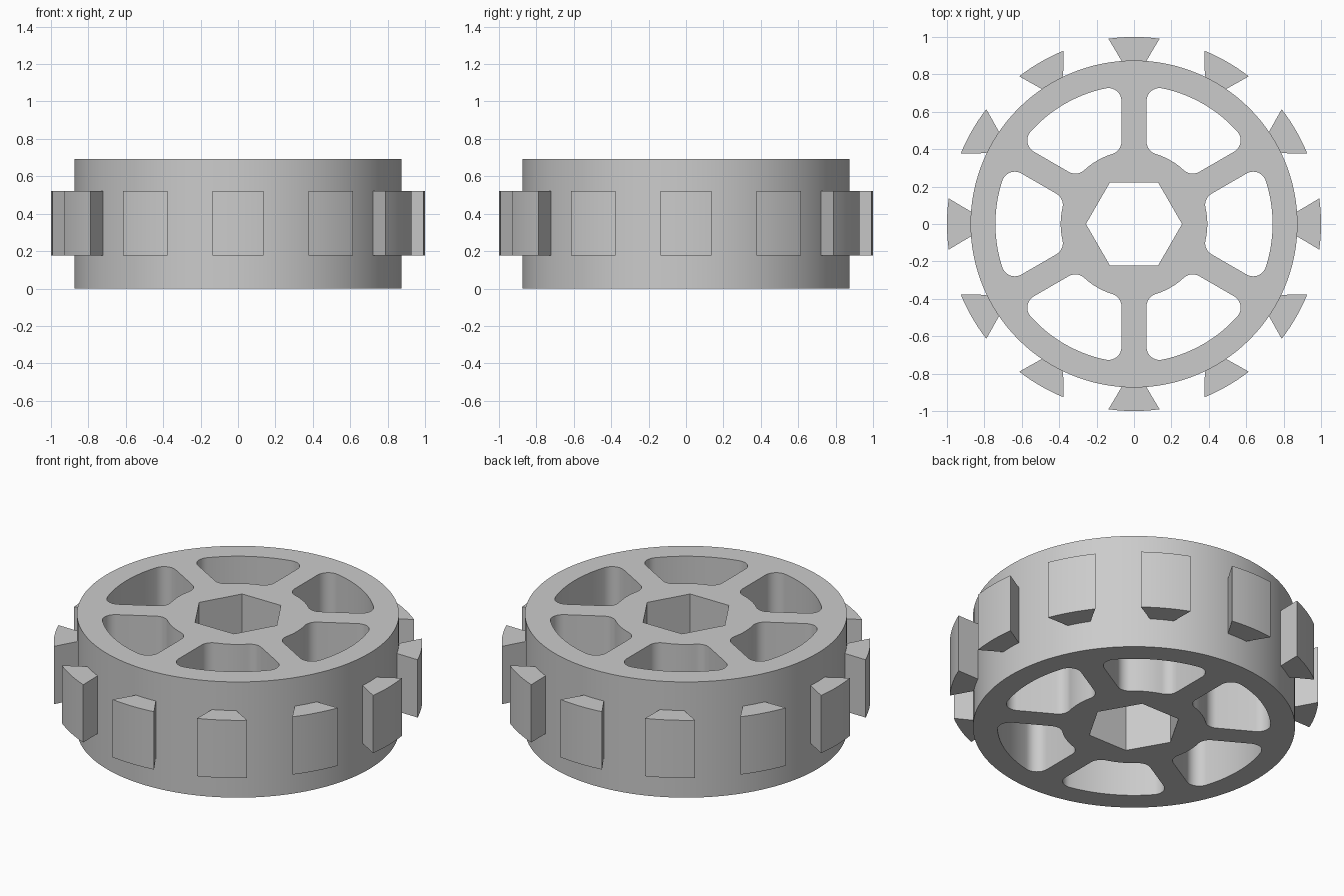
import bpy, bmesh
from math import sin, cos, asin, sqrt, pi, radians

cube = bpy.data.objects.get("Cube")
if cube:
    bpy.data.objects.remove(cube)

HEIGHT, RIM, TIP = 0.693, 0.874, 1.0
RIM_INNER, HUB, SPOKE_HALF, FILLET = 0.741, 0.392, 0.067, 0.07
TOOTH_LOW, TOOTH_HIGH = 0.176, 0.522

grey = bpy.data.materials.new("wheel grey")
grey.use_nodes = True
colour = (0.6, 0.6, 0.6, 1)
grey.diffuse_color = colour
grey.node_tree.nodes["Principled BSDF"].inputs["Base Color"].default_value = colour


def arc(radius, start, end, steps, cx=0, cy=0):
    """Points along an arc, both ends included."""
    return [(cx + radius * cos(start + (end - start) * i / steps),
             cy + radius * sin(start + (end - start) * i / steps))
            for i in range(steps + 1)]


def turn(points, a):
    return [(x * cos(a) - y * sin(a), x * sin(a) + y * cos(a)) for x, y in points]


def extrude_outlines(name, outlines, low, high):
    """Fill closed outlines (inner ones become holes) and extrude them in z."""
    curve = bpy.data.curves.new(name, "CURVE")
    curve.dimensions = "2D"
    curve.fill_mode = "BOTH"
    curve.extrude = (high - low) / 2
    for points in outlines:
        spline = curve.splines.new("POLY")
        spline.points.add(len(points) - 1)
        for p, (x, y) in zip(spline.points, points):
            p.co = (x, y, 0, 1)
        spline.use_cyclic_u = True
    obj = bpy.data.objects.new(name, curve)
    bpy.context.collection.objects.link(obj)
    bpy.ops.object.select_all(action="DESELECT")
    obj.select_set(True)
    bpy.context.view_layer.objects.active = obj
    bpy.ops.object.convert(target="MESH")
    obj = bpy.context.view_layer.objects.active
    bm = bmesh.new()
    bm.from_mesh(obj.data)
    bmesh.ops.remove_doubles(bm, verts=bm.verts, dist=0.0001)
    bmesh.ops.translate(bm, verts=bm.verts, vec=(0, 0, (low + high) / 2))
    bmesh.ops.recalc_face_normals(bm, faces=bm.faces)
    bm.to_mesh(obj.data)
    bm.free()
    obj.data.materials.clear()
    obj.data.materials.append(grey)
    bpy.ops.object.shade_smooth_by_angle(angle=radians(25))
    return obj


# Window between two spokes: half outline above the x axis, then mirrored
offset = SPOKE_HALF + FILLET
r_out, r_in = RIM_INNER - FILLET, HUB + FILLET
a_out = pi / 6 - asin(offset / r_out)
a_in = pi / 6 - asin(offset / r_in)
side = pi / 6 + pi / 2
half = arc(RIM_INNER, 0, a_out, 12)
half += arc(FILLET, a_out, side, 10, r_out * cos(a_out), r_out * sin(a_out))[1:]
half += arc(FILLET, side, a_in + pi, 8, r_in * cos(a_in), r_in * sin(a_in))
half += arc(HUB, a_in, 0, 6)[1:]
window = half + [(x, -y) for x, y in reversed(half[1:-1])]

# Wheel body with six windows and a hexagonal bore
circle = arc(RIM, 0, 2 * pi, 120)[:-1]
bore = arc(0.257, 0, 2 * pi, 6)[:-1]
windows = [turn(window, k * pi / 3) for k in range(6)]
extrude_outlines("wheel_body", [circle, bore] + windows, 0, HEIGHT)

# Flared teeth around the rim, slightly sunk into it
tip_angle = asin(0.137)
tooth_outline = [(RIM - 0.014, -0.059)] + arc(TIP, -tip_angle, tip_angle, 8) + [(RIM - 0.014, 0.059)]
tooth = extrude_outlines("tooth_1", [tooth_outline], TOOTH_LOW, TOOTH_HIGH)
for k in range(1, 12):
    copy = bpy.data.objects.new(f"tooth_{k + 1}", tooth.data)
    copy.rotation_euler.z = k * pi / 6
    bpy.context.collection.objects.link(copy)
